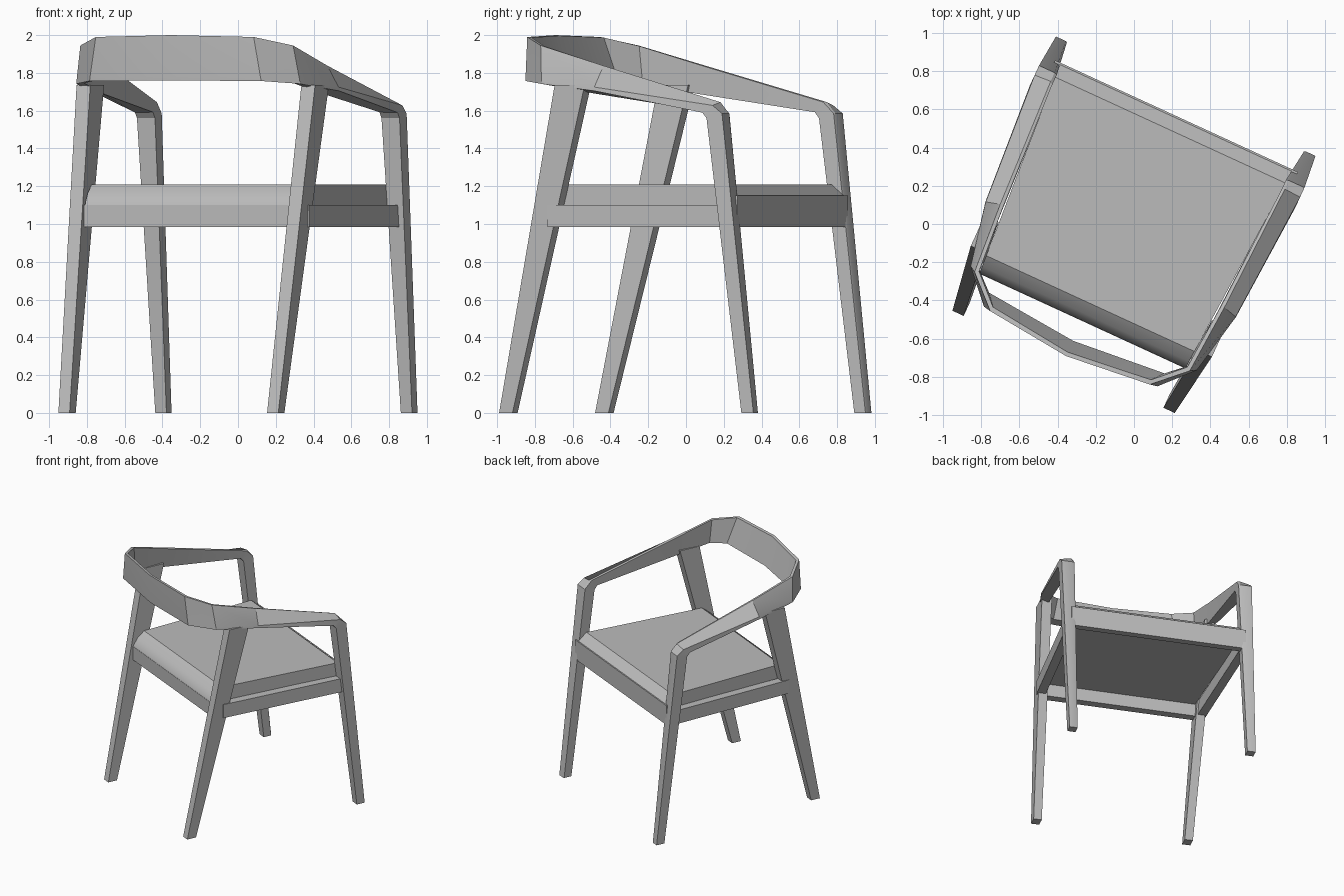
import bpy, bmesh
from math import radians
from mathutils import Vector

cube = bpy.data.objects.get("Cube")
if cube:
    bpy.data.objects.remove(cube, do_unlink=True)

# One grey for the whole chair
grey = bpy.data.materials.new("plain_grey")
grey.use_nodes = True
colour = (0.5, 0.5, 0.5, 1.0)
grey.diffuse_color = colour
grey.node_tree.nodes["Principled BSDF"].inputs["Base Color"].default_value = colour

TURN = radians(-24.7)             # the chair stands turned about the vertical
PLACE = Vector((-0.03, 0.015, 0))


def loft(name, sections):
    """Skin a closed solid through rings that share a point count."""
    bm = bmesh.new()
    rings = [[bm.verts.new(p) for p in ring] for ring in sections]
    count = len(rings[0])
    for a, b in zip(rings, rings[1:]):
        for i in range(count):
            j = (i + 1) % count
            bm.faces.new((a[i], a[j], b[j], b[i]))
    bm.faces.new(rings[0])
    bm.faces.new(rings[-1])
    bmesh.ops.recalc_face_normals(bm, faces=bm.faces)
    mesh = bpy.data.meshes.new(name)
    bm.to_mesh(mesh)
    bm.free()
    mesh.materials.append(grey)
    obj = bpy.data.objects.new(name, mesh)
    bpy.context.collection.objects.link(obj)
    obj.location = PLACE
    obj.rotation_euler.z = TURN
    bpy.ops.object.select_all(action='DESELECT')
    obj.select_set(True)
    bpy.context.view_layer.objects.active = obj
    bpy.ops.object.shade_smooth_by_angle(angle=radians(28))
    return obj


def mirrored(ring):
    return [(-x, y, z) for x, y, z in ring]


def rect(x, y, z, width, depth):
    """Horizontal rectangle, centred on x and y."""
    w, d = width / 2, depth / 2
    return [(x - w, y - d, z), (x + w, y - d, z), (x + w, y + d, z), (x - w, y + d, z)]


def upright(x, y, width, low, high):
    """Rectangle across x, standing at depth y."""
    w = width / 2
    return [(x - w, y, low), (x + w, y, low), (x + w, y, high), (x - w, y, high)]


# Front legs, arms and backrest: one twisting band.
# Each ring: outer top, outer edge, outer bottom, inner bottom, inner top.
middle = [(0, -.778, 2), (0, -.77, 1.78), (0, -.768, 1.76), (0, -.69, 1.762), (0, -.756, 1.997)]
side = [
    [(.46, -.73, 1.99), (.497, -.723, 1.775), (.5, -.722, 1.757),
     (.505, -.645, 1.76), (.455, -.705, 1.987)],
    [(.62, -.578, 1.945), (.65, -.56, 1.76), (.652, -.56, 1.742),
     (.61, -.55, 1.745), (.6, -.565, 1.942)],
    [(.646, -.2, 1.838), (.72, -.22, 1.725), (.722, -.22, 1.705),
     (.64, -.25, 1.69), (.627, -.2, 1.835)],
    [(.675, .495, 1.645), (.765, .49, 1.628), (.765, .43, 1.59),
     (.66, .43, 1.592), (.66, .48, 1.645)],
    [(.675, .545, 1.585), (.765, .545, 1.585), (.765, .455, 1.56),
     (.66, .455, 1.56), (.66, .54, 1.585)],
    [(.69, .72, 0), (.748, .72, 0), (.748, .65, 0), (.683, .65, 0), (.683, .715, 0)],
]
loft("arm_and_backrest_band",
     [mirrored(r) for r in reversed(side)] + [middle] + side)

# Back legs and side rails, in mirrored pairs
leg = [rect(.608, -.772, 0, .065, .078), rect(.655, -.375, 1.735, .08, .175)]
rail = [upright(.645, -.51, .07, .985, 1.1), upright(.695, .56, .07, .985, 1.1)]
for label, flip in (("left", False), ("right", True)):
    for part, rings in (("back_leg", leg), ("side_rail", rail)):
        loft(label + "_" + part, [mirrored(r) for r in rings] if flip else rings)

# Front and back rails
loft("front_rail", [upright(0, .55, 1.4, .985, 1.15), upright(0, .605, 1.4, .985, 1.15)])
loft("back_rail", [upright(0, -.576, 1.22, .985, 1.1), upright(0, -.51, 1.22, .985, 1.1)])

# Seat pad: side profile, narrowing towards the rounded back edge
profile = [(-.576, 1.09), (-.571, 1.115), (-.535, 1.165), (-.475, 1.21),
           (.525, 1.21), (.595, 1.15), (.595, 1.09)]


def half_width(y):
    return .665 - (.525 - y) * .065


loft("seat_pad", [[(s * half_width(y), y, z) for y, z in profile] for s in (-1, 1)])
